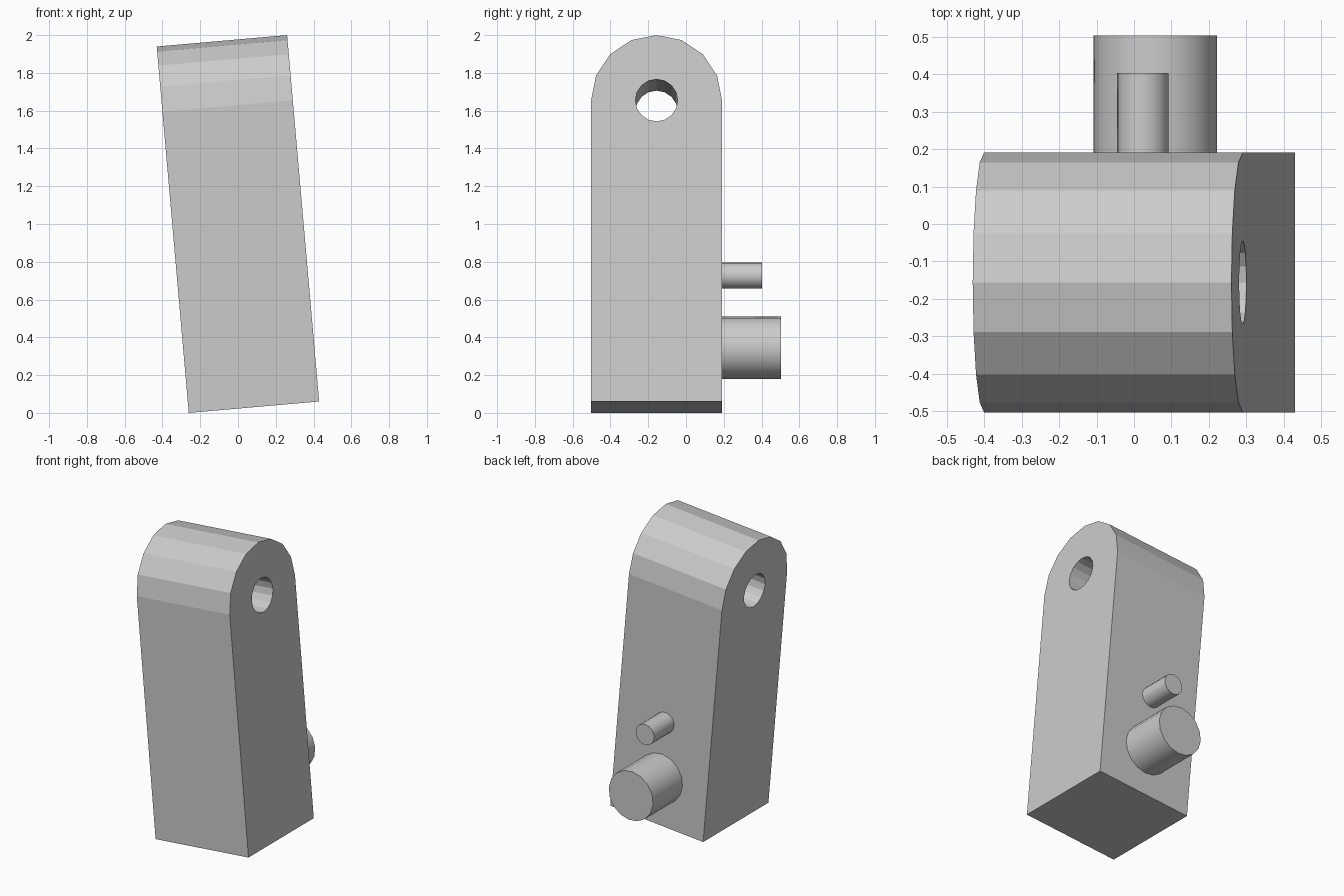
import bpy, bmesh, math
from mathutils import Matrix, Vector

cube = bpy.data.objects.get("Cube")
if cube:
    bpy.data.objects.remove(cube, do_unlink=True)

WIDTH, HEIGHT = 0.693, 1.947
R = WIDTH / 2
PIVOT = HEIGHT - R
# The whole part leans about the y axis, standing on its lower edge
LEAN = Matrix.Translation((0.0845, -0.156, 0.0302)) @ Matrix.Rotation(math.radians(-5), 4, 'Y')

grey = bpy.data.materials.new("plain_grey")
grey.use_nodes = True
grey.diffuse_color = (0.6, 0.6, 0.6, 1)
grey.node_tree.nodes["Principled BSDF"].inputs["Base Color"].default_value = (0.6, 0.6, 0.6, 1)


def make_object(name, bm):
    bmesh.ops.recalc_face_normals(bm, faces=bm.faces)
    mesh = bpy.data.meshes.new(name)
    bm.to_mesh(mesh)
    bm.free()
    mesh.materials.append(grey)
    obj = bpy.data.objects.new(name, mesh)
    bpy.context.collection.objects.link(obj)
    obj.matrix_world = LEAN
    return obj


def cylinder(name, axis, centre, radius, length, sides):
    bm = bmesh.new()
    turn = Vector((0, 0, 1)).rotation_difference(Vector(axis)).to_matrix().to_4x4()
    bmesh.ops.create_cone(bm, cap_ends=True, segments=sides, radius1=radius, radius2=radius,
                          depth=length, matrix=Matrix.Translation(centre) @ turn)
    return make_object(name, bm)


def activate(obj):
    bpy.ops.object.select_all(action='DESELECT')
    obj.select_set(True)
    bpy.context.view_layer.objects.active = obj


# Body: round-topped profile extruded across the width
bm = bmesh.new()
arc = [(R * math.cos(math.pi * i / 8), PIVOT + R * math.sin(math.pi * i / 8)) for i in range(9)]
outline = [(-R, 0), (R, 0)] + arc
face = bm.faces.new([bm.verts.new((-WIDTH / 2, y, z)) for y, z in outline])
ext = bmesh.ops.extrude_face_region(bm, geom=[face])
bmesh.ops.translate(bm, vec=(WIDTH, 0, 0),
                    verts=[v for v in ext["geom"] if isinstance(v, bmesh.types.BMVert)])
body = make_object("body", bm)

# Pivot hole through the rounded end
cutter = cylinder("hole_cutter", (1, 0, 0), (0, 0, PIVOT), 0.112, 1, 16)
cutter.hide_render = True
activate(body)
mod = body.modifiers.new("pivot_hole", 'BOOLEAN')
mod.operation = 'DIFFERENCE'
mod.solver = 'EXACT'
mod.object = cutter
bpy.ops.object.modifier_apply(modifier=mod.name)
bpy.data.objects.remove(cutter, do_unlink=True)

# Pegs on the back face
for name, z, radius, length in (("large_peg", 0.316, 0.165, 0.313),
                                ("small_peg", 0.7, 0.069, 0.212)):
    peg = cylinder(name, (0, 1, 0), (0, R + length / 2 - 0.01, z), radius, length + 0.02, 16)
    activate(peg)
    bpy.ops.object.shade_smooth_by_angle(angle=math.radians(30))
